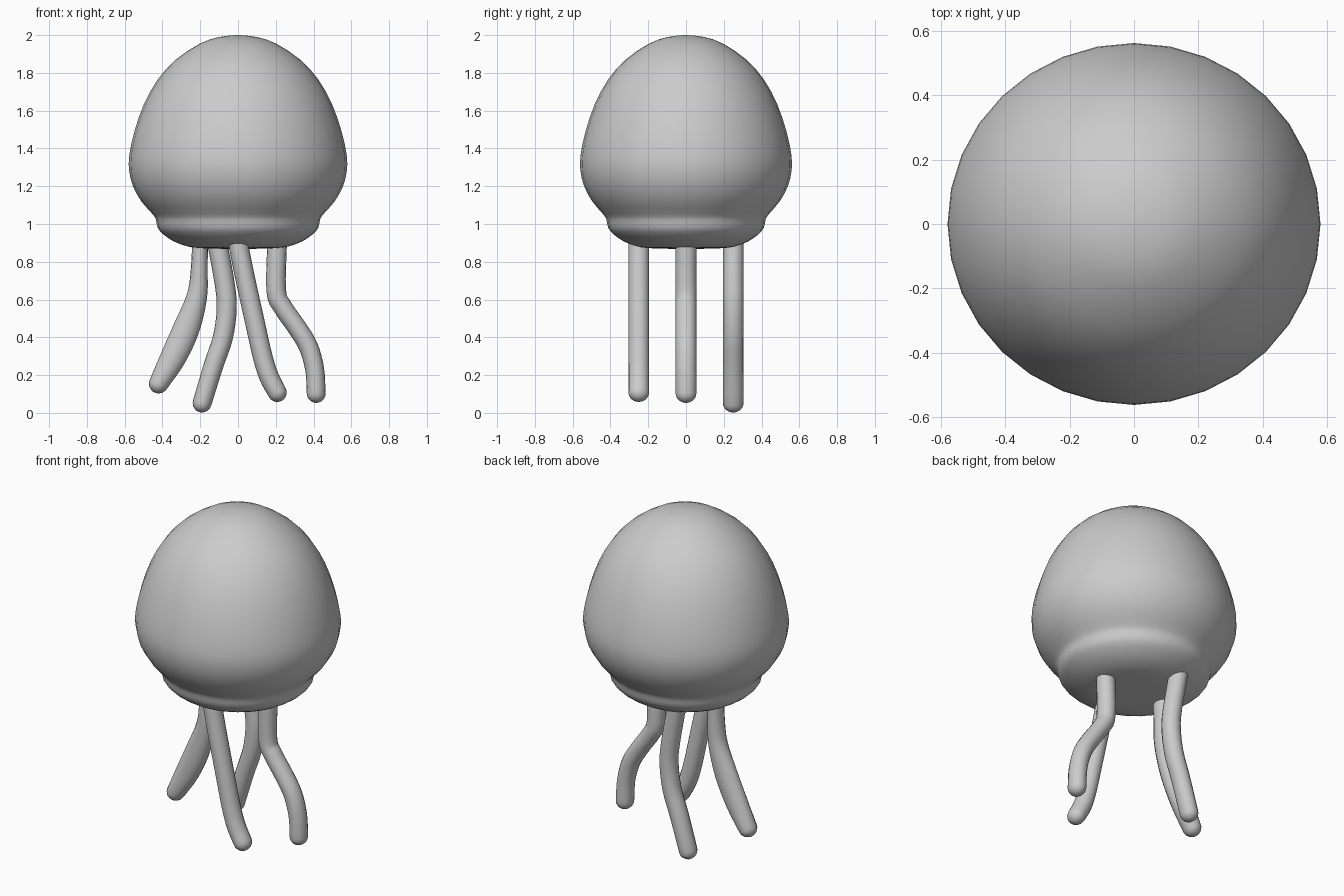
import bpy, bmesh, math
from mathutils import Vector

cube = bpy.data.objects.get("Cube")
if cube:
    bpy.data.objects.remove(cube, do_unlink=True)

grey = bpy.data.materials.new("soft grey")
grey.use_nodes = True
tint = (0.6, 0.6, 0.6, 1)
grey.diffuse_color = tint
grey.node_tree.nodes["Principled BSDF"].inputs["Base Color"].default_value = tint


def smooth_path(points, steps):
    """Catmull-Rom interpolation through the given points."""
    pts = [Vector(p) for p in points]
    pts = [2 * pts[0] - pts[1]] + pts + [2 * pts[-1] - pts[-2]]
    out = []
    for a, b, c, d in zip(pts, pts[1:], pts[2:], pts[3:]):
        for i in range(steps):
            t = i / steps
            out.append(0.5 * (2 * b + (c - a) * t + (2 * a - 5 * b + 4 * c - d) * t ** 2
                              + (3 * b - a - 3 * c + d) * t ** 3))
    return out + [pts[-2]]


def loft(name, rings):
    """Skin a list of vertex rings and close both ends."""
    bm = bmesh.new()
    loops = [[bm.verts.new(p) for p in ring] for ring in rings]
    n = len(loops[0])
    for lo, hi in zip(loops, loops[1:]):
        for i in range(n):
            bm.faces.new((lo[i], lo[(i + 1) % n], hi[(i + 1) % n], hi[i]))
    bm.faces.new(loops[0])
    bm.faces.new(loops[-1])
    bmesh.ops.recalc_face_normals(bm, faces=bm.faces)
    mesh = bpy.data.meshes.new(name)
    bm.to_mesh(mesh)
    bm.free()
    mesh.materials.append(grey)
    obj = bpy.data.objects.new(name, mesh)
    bpy.context.collection.objects.link(obj)
    bpy.ops.object.select_all(action="DESELECT")
    obj.select_set(True)
    bpy.context.view_layer.objects.active = obj
    bpy.ops.object.shade_smooth_by_angle(angle=math.radians(60))


def ellipse(n, rx, ry):
    return [(rx * math.cos(math.tau * i / n), ry * math.sin(math.tau * i / n)) for i in range(n)]


def turned(name, profile, steps):
    """Slightly oval body turned from a (radius, height) profile."""
    path = smooth_path([(r, z, 0) for r, z in profile], steps)
    loft(name, [[(x, y, p.y) for x, y in ellipse(32, p.x, p.x * 0.97)] for p in path])


def tentacle(name, y, points):
    """Tube along (x, z, half width) points with a rounded tip."""
    path = smooth_path(points, 4)
    rings = []
    for i, p in enumerate(path):
        nxt, prev = path[min(i + 1, len(path) - 1)], path[max(i - 1, 0)]
        along = Vector((nxt.x - prev.x, 0, nxt.y - prev.y)).normalized()
        side = Vector((along.z, 0, -along.x))
        centre = Vector((p.x, y, p.y))
        tips = [0] if i < len(path) - 1 else [k * math.pi / 10 for k in range(5)] + [1.5]
        for a in tips:
            base = centre + along * p.z * math.sin(a)
            rings.append([base + side * u + Vector((0, v, 0))
                          for u, v in ellipse(16, p.z * math.cos(a), 0.055 * math.cos(a))])
    loft(name, rings)


# Domed bell flowing into a collar with a flat base
turned("bell", [(0.01, 2.0), (0.1, 1.99), (0.2, 1.956), (0.33, 1.87), (0.425, 1.765),
                (0.498, 1.635), (0.55, 1.485), (0.576, 1.36), (0.576, 1.28), (0.556, 1.2),
                (0.512, 1.12), (0.455, 1.055), (0.435, 1.025), (0.425, 0.98), (0.395, 0.945),
                (0.34, 0.908), (0.27, 0.882), (0.2, 0.872), (0.05, 0.868)], 2)

# Four wavy tentacles
tentacle("right_tentacle", 0, [(-0.2, 0.93, 0.042), (-0.205, 0.77, 0.044), (-0.217, 0.62, 0.054),
                               (-0.272, 0.45, 0.07), (-0.345, 0.29, 0.068), (-0.42, 0.155, 0.052)])
tentacle("back_tentacle", 0.25, [(-0.115, 0.93, 0.053), (-0.07, 0.68, 0.053), (-0.06, 0.55, 0.053),
                                 (-0.08, 0.4, 0.053), (-0.13, 0.25, 0.052), (-0.19, 0.052, 0.05)])
tentacle("front_tentacle", -0.25, [(-0.005, 0.93, 0.052), (0.03, 0.75, 0.052), (0.085, 0.5, 0.052),
                                   (0.13, 0.3, 0.052), (0.165, 0.19, 0.052), (0.208, 0.108, 0.05)])
tentacle("left_tentacle", 0, [(0.208, 0.93, 0.052), (0.202, 0.65, 0.052), (0.237, 0.56, 0.051),
                              (0.31, 0.455, 0.051), (0.373, 0.35, 0.051), (0.406, 0.23, 0.05),
                              (0.414, 0.103, 0.05)])
